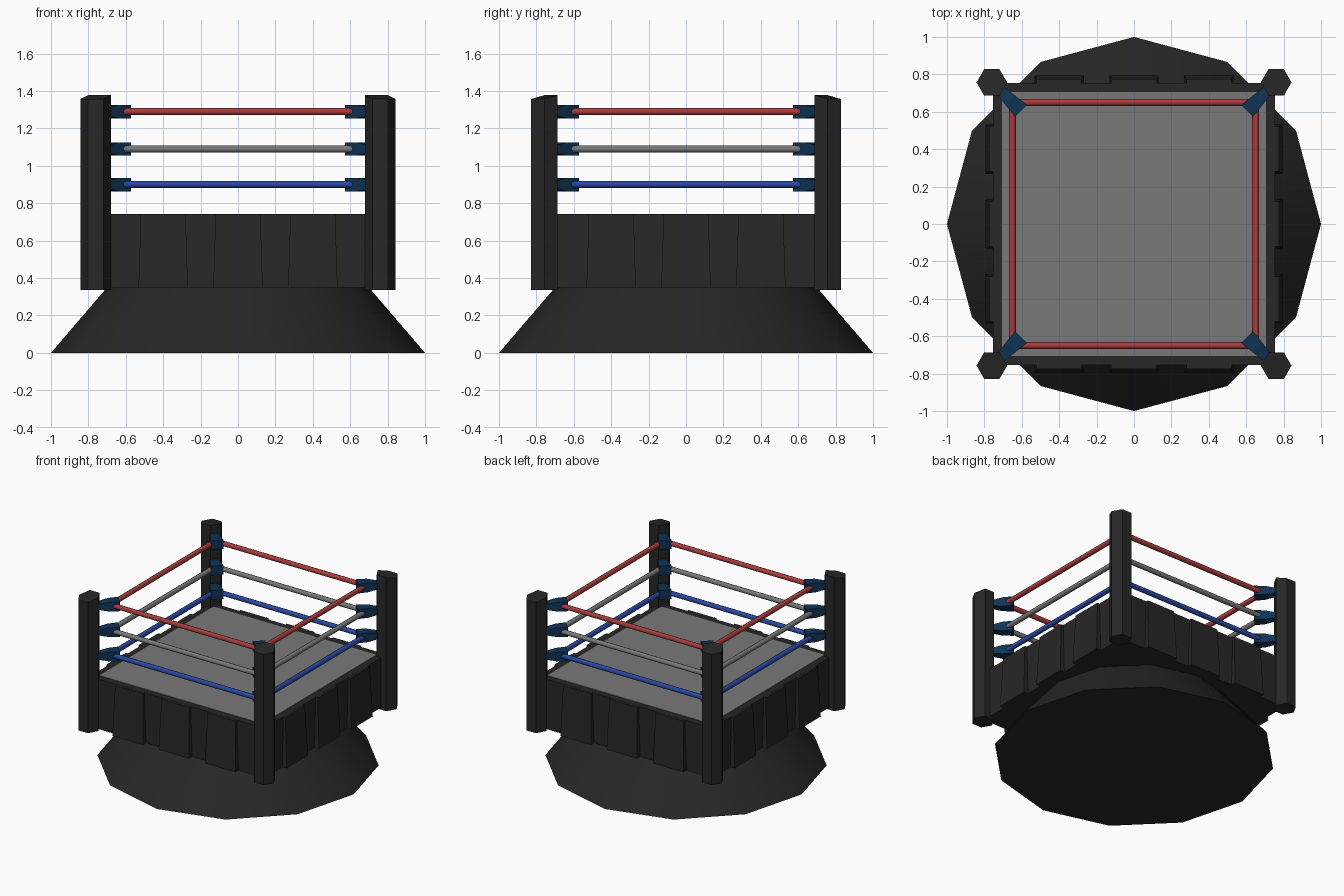
import bpy, bmesh, math
from mathutils import Matrix, Vector

if "Cube" in bpy.data.objects:
    bpy.data.objects.remove(bpy.data.objects["Cube"])


def material(name, rgb):
    m = bpy.data.materials.new(name)
    m.use_nodes = True
    m.diffuse_color = (*rgb, 1)
    node = m.node_tree.nodes["Principled BSDF"]
    node.inputs["Base Color"].default_value = (*rgb, 1)
    node.inputs["Roughness"].default_value = 0.8
    return m


BLACK = material("black", (0.02, 0.02, 0.02))
GREY = material("grey", (0.19, 0.19, 0.19))
RED = material("red", (0.40, 0.045, 0.045))
BLUE = material("blue", (0.022, 0.065, 0.36))
NAVY = material("dark navy", (0.005, 0.033, 0.09))


def finish(name, bm, mat, smooth=False):
    bmesh.ops.recalc_face_normals(bm, faces=bm.faces)
    mesh = bpy.data.meshes.new(name)
    bm.to_mesh(mesh)
    bm.free()
    mesh.materials.append(mat)
    obj = bpy.data.objects.new(name, mesh)
    bpy.context.collection.objects.link(obj)
    if smooth:
        bpy.ops.object.select_all(action="DESELECT")
        obj.select_set(True)
        bpy.context.view_layer.objects.active = obj
        bpy.ops.object.shade_smooth_by_angle(angle=math.radians(50))
    return obj


def loft(name, sections, mat):
    """Solid skinned through a list of equal-length point rings."""
    bm = bmesh.new()
    rings = [[bm.verts.new(p) for p in s] for s in sections]
    for a, b in zip(rings, rings[1:]):
        for i in range(len(a)):
            j = (i + 1) % len(a)
            bm.faces.new((a[i], a[j], b[j], b[i]))
    bm.faces.new(rings[0])
    bm.faces.new(rings[-1])
    return finish(name, bm, mat)


def rect(half, z):
    return [(-half, -half, z), (half, -half, z), (half, half, z), (-half, half, z)]


def cylinder(name, r1, r2, depth, sides, matrix, mat):
    bm = bmesh.new()
    bmesh.ops.create_cone(bm, cap_ends=True, segments=sides, radius1=r1,
                          radius2=r2, depth=depth, matrix=matrix)
    return finish(name, bm, mat, smooth=True)


# Twelve-sided flared pedestal with a corner on each axis
ring = lambda r, z: [(r * math.cos(i * math.pi / 6), r * math.sin(i * math.pi / 6), z)
                     for i in range(12)]
pedestal = loft("pedestal", [ring(1, 0), ring(0.70, 0.35)], BLACK)
bpy.context.view_layer.objects.active = pedestal
pedestal.select_set(True)
bpy.ops.object.shade_smooth_by_angle(angle=math.radians(35))

# Platform and mat
loft("platform", [rect(0.755, 0.35), rect(0.755, 0.74)], BLACK)
loft("mat", [rect(0.705, 0.738), rect(0.705, 0.743)], GREY)

SIDES = ("front", "left", "back", "right")
ROPES = (("lower", 0.90, BLUE), ("middle", 1.09, GREY), ("upper", 1.29, RED))

for k, side in enumerate(SIDES):
    turn = Matrix.Rotation(k * math.pi / 2, 4, "Z")

    # Skirt flaps that lean out towards the bottom
    for n, x in enumerate((-0.4, 0, 0.4)):
        def flap(half, y, z):
            return [(x - half, -0.75, z), (x + half, -0.75, z),
                    (x + half, -y, z), (x - half, -y, z)]
        obj = loft(f"{side}_skirt_flap_{n + 1}",
                   [flap(0.132, 0.793, 0.35), flap(0.12, 0.774, 0.739)], BLACK)
        obj.matrix_world = turn

    # Three ropes along this side
    for level, z, mat in ROPES:
        place = turn @ Matrix.Translation((0, -0.65, z)) @ Matrix.Rotation(math.pi / 2, 4, "Y")
        cylinder(f"{side}_{level}_rope", 0.019, 0.019, 1.24, 8, place, mat)

# Corner posts and turnbuckles
for sx, xname in ((1, "left"), (-1, "right")):
    for sy, yname in ((-1, "front"), (1, "back")):
        corner = f"{yname}_{xname}"

        # Hexagonal post whose top drops slightly on the outer half
        def post_ring(top):
            pts = []
            for i in range(6):
                dx = 0.082 * math.cos(i * math.pi / 3)
                dy = 0.082 * math.sin(i * math.pi / 3)
                outer = dx * sx + dy * sy > 0
                z = (1.357 if outer else 1.378) if top else 0.335
                pts.append((sx * 0.76 + dx, sy * 0.757 + dy, z))
            return pts
        loft(f"{corner}_post", [post_ring(False), post_ring(True)], BLACK)

        # Tapered turnbuckles along the diagonal
        across = Vector((-sy, sx, 0)).normalized()
        up = Vector((0, 0, 1))
        for level, z, _ in ROPES:
            sections = []
            for s, w, h in ((0.725, 0.025, 0.018), (0.66, 0.036, 0.036), (0.605, 0.045, 0.036)):
                c = Vector((sx * s, sy * s, z))
                sections.append([c + across * w * a + up * h * b
                                 for a, b in ((-1, -1), (1, -1), (1, 1), (-1, 1))])
            loft(f"{corner}_{level}_turnbuckle", sections, NAVY)
